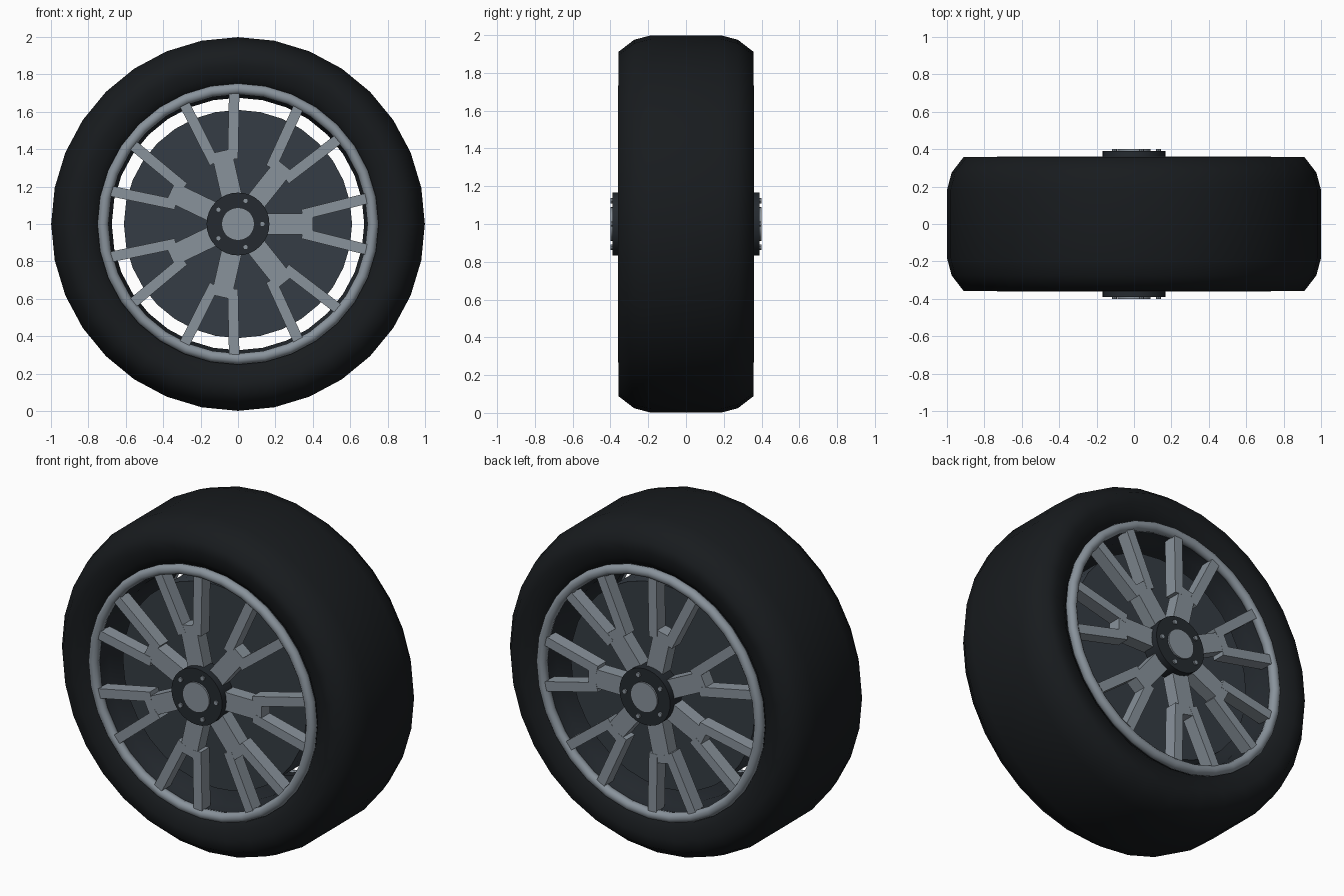
import bpy, bmesh
from math import cos, sin, pi, radians
from mathutils import Matrix, Vector

if "Cube" in bpy.data.objects:
    bpy.data.objects.remove(bpy.data.objects["Cube"])

CENTRE = Vector((0, 0, 1))


def material(name, rgb):
    m = bpy.data.materials.new(name)
    m.diffuse_color = (*rgb, 1)
    m.use_nodes = True
    m.node_tree.nodes["Principled BSDF"].inputs["Base Color"].default_value = m.diffuse_color
    return m


RUBBER = material("rubber", (0.009, 0.011, 0.013))
ALLOY = material("alloy", (0.25, 0.29, 0.33))
DARK = material("dark_metal", (0.018, 0.023, 0.029))
DISC = material("disc_metal", (0.036, 0.046, 0.058))


def finish(name, bm, mat, smooth=None):
    bmesh.ops.recalc_face_normals(bm, faces=bm.faces)
    me = bpy.data.meshes.new(name)
    bm.to_mesh(me)
    bm.free()
    ob = bpy.data.objects.new(name, me)
    ob.location = CENTRE
    bpy.context.collection.objects.link(ob)
    me.materials.append(mat)
    if smooth:
        bpy.ops.object.select_all(action='DESELECT')
        ob.select_set(True)
        bpy.context.view_layer.objects.active = ob
        bpy.ops.object.shade_smooth_by_angle(angle=radians(smooth))
    return ob


def lathe(bm, profile, n=32, closed=True):
    """Spin (radius, y) points about the y axis; open profiles get end caps."""
    rings = [[bm.verts.new((r * cos(2 * pi * i / n), y, r * sin(2 * pi * i / n)))
              for i in range(n)] for r, y in profile]
    for k in range(len(rings) if closed else len(rings) - 1):
        a, b = rings[k], rings[(k + 1) % len(rings)]
        for i in range(n):
            j = (i + 1) % n
            bm.faces.new((a[i], a[j], b[j], b[i]))
    if not closed:
        bm.faces.new(rings[0])
        bm.faces.new(rings[-1])


def box(bm, size, pos, rot=0, spin=0):
    """Box turned by rot in the wheel plane, placed, then spun about the axle."""
    m = (Matrix.Rotation(-spin, 4, 'Y') @ Matrix.Translation(pos)
         @ Matrix.Rotation(-rot, 4, 'Y') @ Matrix.Diagonal((*size, 1)))
    bmesh.ops.create_cube(bm, size=1, matrix=m)


# Tyre: rounded shoulders, sidewalls curling in to the rim
half = [(0.999, 0.185), (0.975, 0.275), (0.912, 0.357), (0.85, 0.357),
        (0.79, 0.345), (0.75, 0.315), (0.72, 0.28)]
bm = bmesh.new()
lathe(bm, half + [(r, -y) for r, y in reversed(half)])
finish("tyre", bm, RUBBER, 65)

# Tread bars
bm = bmesh.new()
for i in range(32):
    box(bm, (0.016, 0.30, 0.02), (0.99, 0, 0), spin=2 * pi * i / 32)
finish("tread_bars", bm, RUBBER)

# Wheel barrel, open through the middle
inner = [(0.70, 0.33), (0.69, 0.24), (0.675, 0.20)]
bm = bmesh.new()
lathe(bm, [(0.725, 0.33)] + inner + [(r, -y) for r, y in reversed(inner)] + [(0.725, -0.33)])
finish("rim_barrel", bm, DARK, 30)

# Inner disc
bm = bmesh.new()
lathe(bm, [(0.61, -0.22), (0.61, 0.22)], closed=False)
finish("inner_disc", bm, DISC, 30)

for side, s in (("front", -1), ("back", 1)):
    # Rim lip
    bm = bmesh.new()
    lathe(bm, [(0.722 + 0.03 * cos(2 * pi * k / 10), s * 0.332 + 0.03 * sin(2 * pi * k / 10))
               for k in range(10)])
    finish(side + "_rim_lip", bm, ALLOY, 60)

    # Seven Y-shaped spokes
    bm = bmesh.new()
    for i in range(7):
        a = 2 * pi * i / 7
        box(bm, (0.32, 0.08, 0.11), (0.24, s * 0.31, 0), spin=a)
        for f in (-1, 1):
            box(bm, (0.35, 0.08, 0.056), (0.515, s * 0.311, f * 0.093), f * radians(14), a)
    finish(side + "_spokes", bm, ALLOY)

    # Hub, centre cap and bolts
    bm = bmesh.new()
    lathe(bm, [(0.168, s * 0.28), (0.168, s * 0.39)], closed=False)
    finish(side + "_hub", bm, DARK, 30)
    bm = bmesh.new()
    lathe(bm, [(0.088, s * 0.38), (0.088, s * 0.40)], closed=False)
    finish(side + "_centre_cap", bm, ALLOY, 30)
    bm = bmesh.new()
    for i in range(5):
        a = 2 * pi * i / 5
        bmesh.ops.create_cone(bm, cap_ends=True, segments=10, radius1=0.014, radius2=0.014, depth=0.03,
                              matrix=Matrix.Translation((0.13 * cos(a), s * 0.385, 0.13 * sin(a)))
                              @ Matrix.Rotation(pi / 2, 4, 'X'))
    finish(side + "_bolts", bm, ALLOY, 30)
